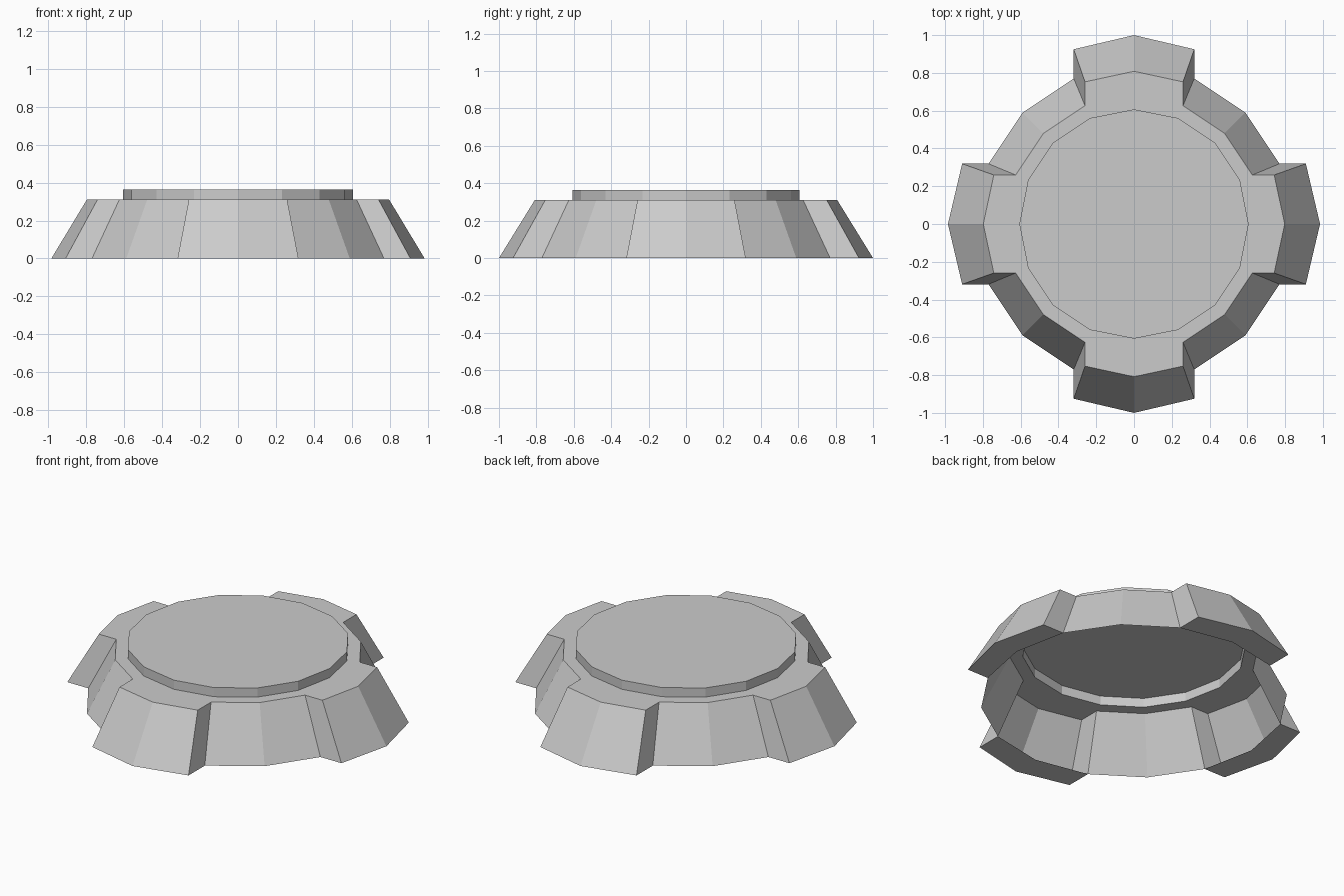
import bpy, bmesh, math
from mathutils import Matrix, Vector

if "Cube" in bpy.data.objects:
    bpy.data.objects.remove(bpy.data.objects["Cube"])

N = 16
H, CAP_H = 0.31, 0.365          # rim height, cap height
R_LOW, R_TOP, R_CAP = 0.834, 0.678, 0.607


def pt(r, i, z):
    a = 2 * math.pi * i / N
    return Vector((r * math.cos(a), r * math.sin(a), z))


def make(name, faces):
    """Build one flat-shaded object from polygons given as point lists."""
    bm = bmesh.new()
    for f in faces:
        bm.faces.new([bm.verts.new(p) for p in f])
    bmesh.ops.remove_doubles(bm, verts=bm.verts, dist=1e-4)
    bmesh.ops.recalc_face_normals(bm, faces=bm.faces)
    if sum(f.normal.z * f.calc_area() for f in bm.faces) < 0:
        bmesh.ops.reverse_faces(bm, faces=bm.faces)
    me = bpy.data.meshes.new(name)
    bm.to_mesh(me)
    bm.free()
    ob = bpy.data.objects.new(name, me)
    bpy.context.collection.objects.link(ob)
    return ob


# Open-bottomed body: flat rim all round, sloped walls only between the lobes
body = []
for i in range(N):
    j = i + 1
    body.append([pt(R_CAP, i, H), pt(R_TOP, i, H), pt(R_TOP, j, H), pt(R_CAP, j, H)])
    if i % 4 in (1, 2):
        body.append([pt(R_LOW, i, 0), pt(R_LOW, j, 0), pt(R_TOP, j, H), pt(R_TOP, i, H)])
make("body_shell", body)

# Raised cap, hollow underneath
cap = [[pt(R_CAP, i, CAP_H) for i in range(N)]]
for i in range(N):
    cap.append([pt(R_CAP, i, H), pt(R_CAP, i + 1, H),
                pt(R_CAP, i + 1, CAP_H), pt(R_CAP, i, CAP_H)])
make("raised_cap", cap)


# Hollow lobes: outer wall, sides, top and bottom flange, open on the inside
def lobe(name, turn, shift):
    inner_t = [pt(R_TOP, k, H) for k in (-1, 0, 1)]
    inner_b = [pt(R_LOW, k, 0) for k in (-1, 0, 1)]
    outer_t = [Vector((x + shift * 0.7, y, H)) for x, y in
               ((0.742, inner_t[0].y), (0.798, 0), (0.742, inner_t[2].y))]
    outer_b = [Vector((x + shift, y, 0)) for x, y in
               ((0.91, inner_b[0].y), (0.985, 0), (0.91, inner_b[2].y))]
    faces = []
    for k in (0, 1):
        faces += [[outer_b[k], outer_b[k + 1], outer_t[k + 1], outer_t[k]],
                  [inner_t[k], outer_t[k], outer_t[k + 1], inner_t[k + 1]],
                  [inner_b[k], inner_b[k + 1], outer_b[k + 1], outer_b[k]]]
    for k in (0, 2):
        faces.append([inner_b[k], outer_b[k], outer_t[k], inner_t[k]])
    rot = Matrix.Rotation(turn * math.pi / 2, 4, 'Z')
    make(name, [[rot @ p for p in f] for f in faces])


for n, name in enumerate(("lobe_right", "lobe_back", "lobe_left", "lobe_front")):
    lobe(name, n, 0.015 * (n % 2))
